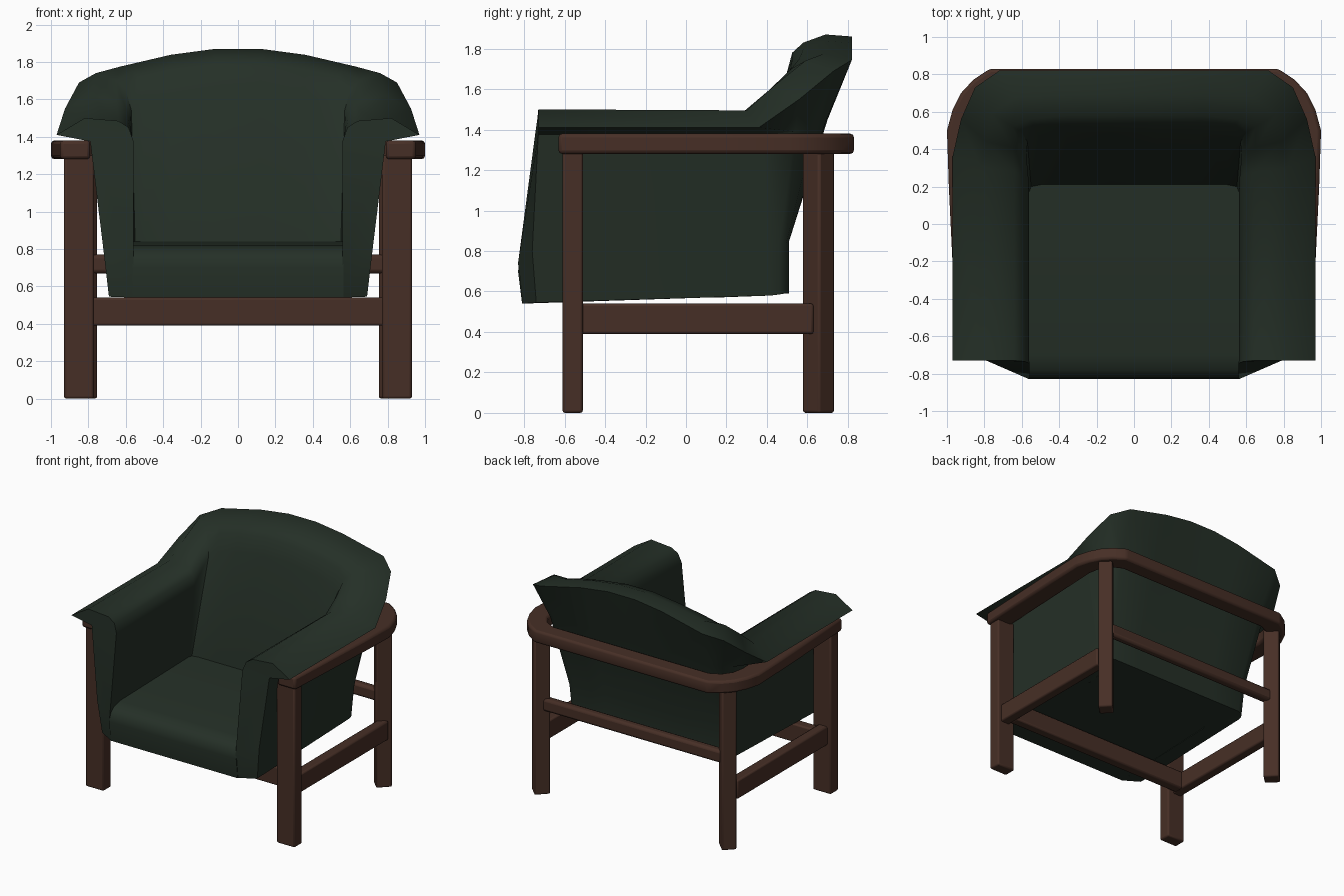
import bpy, bmesh, math
from mathutils import Matrix

if "Cube" in bpy.data.objects:
    bpy.data.objects.remove(bpy.data.objects["Cube"])


def material(name, rgb):
    m = bpy.data.materials.new(name)
    m.diffuse_color = (*rgb, 1)
    m.use_nodes = True
    m.node_tree.nodes["Principled BSDF"].inputs["Base Color"].default_value = m.diffuse_color
    return m


WOOD = material("dark walnut", (0.062, 0.028, 0.019))
GREEN = material("dark green leather", (0.018, 0.029, 0.020))


def finish(name, bm, mat, mirror=False, bevel=0.0, segments=2, angle=40):
    bmesh.ops.recalc_face_normals(bm, faces=bm.faces[:])
    me = bpy.data.meshes.new(name)
    bm.to_mesh(me)
    bm.free()
    me.materials.append(mat)
    ob = bpy.data.objects.new(name, me)
    bpy.context.collection.objects.link(ob)
    if bevel:
        b = ob.modifiers.new("bevel", 'BEVEL')
        b.width, b.segments = bevel, segments
    if mirror:
        ob.modifiers.new("mirror", 'MIRROR').merge_threshold = 0.002
    bpy.ops.object.select_all(action='DESELECT')
    ob.select_set(True)
    bpy.context.view_layer.objects.active = ob
    bpy.ops.object.shade_smooth_by_angle(angle=math.radians(angle))
    return ob


def beam(name, lo, hi, turn=0, mirror=False, bevel=0.012):
    size = [b - a for a, b in zip(lo, hi)]
    mid = [(a + b) / 2 for a, b in zip(lo, hi)]
    bm = bmesh.new()
    bmesh.ops.create_cube(bm, size=1, matrix=Matrix.Translation(mid)
                          @ Matrix.Rotation(math.radians(turn), 4, 'Z')
                          @ Matrix.Diagonal((*size, 1)))
    finish(name, bm, WOOD, mirror, bevel)


# Wooden legs and stretchers
beam("front_leg", (0.77, -0.61, 0), (0.93, -0.51, 1.30), mirror=True)
beam("back_leg", (0.77, 0.60, 0), (0.89, 0.71, 1.30), turn=45, mirror=True)
beam("side_stretcher", (0.82, -0.52, 0.39), (0.90, 0.63, 0.54), mirror=True)
beam("front_stretcher", (-0.83, -0.49, 0.39), (0.83, -0.41, 0.54))
beam("back_stretcher", (-0.80, 0.62, 0.67), (0.80, 0.69, 0.77), bevel=0.02)

# U-shaped arm rail: half outline, extended to both sides
half = [(0.95, -0.63), (0.99, 0.2), (1.0, 0.5), (0.97, 0.61), (0.925, 0.70),
        (0.86, 0.77), (0.77, 0.83)]
inner = [(0.69, 0.69), (0.77, 0.65), (0.82, 0.58), (0.84, 0.48), (0.79, -0.63)]
outline = (half + [(-x, y) for x, y in half[::-1]]
           + [(-x, y) for x, y in inner[::-1]] + inner)
bm = bmesh.new()
face = bm.faces.new([bm.verts.new((x, y, 1.28)) for x, y in outline])
top = bmesh.ops.extrude_face_region(bm, geom=[face])
bmesh.ops.translate(bm, vec=(0, 0, 0.10),
                    verts=[v for v in top["geom"] if isinstance(v, bmesh.types.BMVert)])
finish("arm_rail", bm, WOOD, bevel=0.018)

# Seat cushion: side profile (y, z) extruded across
profile = [(-0.81, 0.54), (-0.83, 0.70), (-0.82, 0.76), (-0.78, 0.80),
           (-0.70, 0.82), (0.24, 0.84), (0.49, 0.84), (0.49, 0.59)]
bm = bmesh.new()
sides = [[bm.verts.new((x, y, z)) for y, z in profile] for x in (-0.565, 0.565)]
for s in sides:
    bm.faces.new(s)
n = len(profile)
for i in range(n):
    j = (i + 1) % n
    bm.faces.new((sides[0][i], sides[0][j], sides[1][j], sides[1][i]))
finish("seat", bm, GREEN)

# Arm and back wrap: sections from arm front round to the back centre.
# Each section: inner bottom, inner foot, inner top, roll, top, lip, under lip, outer, outer bottom
back = [(0.22, 0.58), (0.21, 0.84), (0.49, 1.65), (0.525, 1.78), (0.58, 1.83),
        (0.69, 1.87), (0.82, 1.86), (0.70, 1.45), (0.51, 0.85), (0.51, 0.59)]
sections = [
    [(0.56, -0.81, 0.54), (0.56, -0.83, 0.74), (0.56, -0.745, 1.38), (0.585, -0.735, 1.45),
     (0.64, -0.73, 1.485), (0.82, -0.73, 1.50), (0.97, -0.73, 1.41), (0.79, -0.73, 1.375),
     (0.72, -0.76, 0.80), (0.69, -0.74, 0.545)],
    [(0.56, 0.10, 0.57), (0.56, 0.12, 0.83), (0.565, 0.25, 1.38), (0.59, 0.27, 1.45),
     (0.64, 0.28, 1.485), (0.82, 0.30, 1.495), (0.97, 0.36, 1.41), (0.79, 0.38, 1.375),
     (0.72, 0.40, 0.82), (0.69, 0.42, 0.58)],
    [(0.56, 0.15, 0.57), (0.56, 0.17, 0.83), (0.575, 0.36, 1.46), (0.60, 0.39, 1.55),
     (0.65, 0.41, 1.595), (0.79, 0.44, 1.62), (0.925, 0.56, 1.55), (0.785, 0.54, 1.39),
     (0.71, 0.46, 0.83), (0.685, 0.46, 0.585)],
    [(0.55, 0.20, 0.58), (0.55, 0.20, 0.84), (0.57, 0.44, 1.54), (0.60, 0.49, 1.65),
     (0.65, 0.52, 1.70), (0.76, 0.59, 1.74), (0.85, 0.73, 1.69), (0.76, 0.64, 1.42),
     (0.69, 0.495, 0.84), (0.665, 0.49, 0.59)],
    [(0.50, 0.21, 0.58), (0.50, 0.21, 0.84), (0.51, 0.47, 1.59), (0.53, 0.52, 1.71),
     (0.56, 0.56, 1.75), (0.63, 0.68, 1.775), (0.72, 0.82, 1.745), (0.69, 0.69, 1.44),
     (0.64, 0.51, 0.85), (0.62, 0.51, 0.59)]]
for x, drop in ((0.36, 0.032), (0.12, 0.0), (0.0, 0.0)):
    sections.append([(x, y, z - drop * (z > 1.5)) for y, z in back])
bm = bmesh.new()
rings = [[bm.verts.new(p) for p in s] for s in sections]
for a, b in zip(rings, rings[1:]):
    for i in range(len(a)):
        j = (i + 1) % len(a)
        bm.faces.new((a[i], a[j], b[j], b[i]))
# front of the arm, split where the lip overhangs
r = rings[0]
bm.faces.new((r[0], r[1], r[8], r[9]))
bm.faces.new((r[1], r[2], r[7], r[8]))
bm.faces.new((r[2], r[3], r[4], r[5], r[6], r[7]))
finish("arm_and_back_wrap", bm, GREEN, mirror=True, angle=42)
